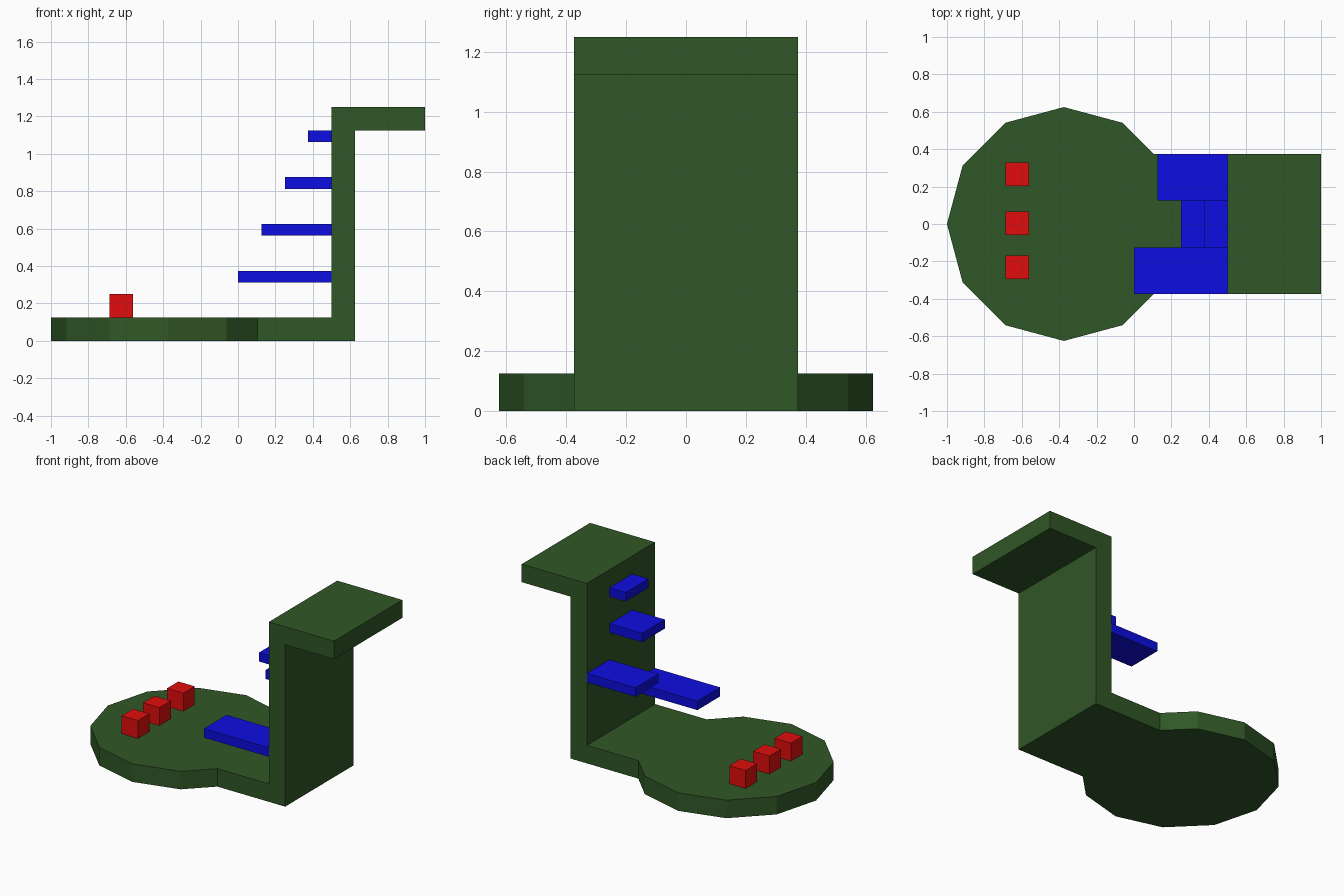
import bpy
import bmesh
from math import cos, sin, radians, sqrt
from mathutils import Vector

cube = bpy.data.objects.get("Cube")
if cube:
    bpy.data.objects.remove(cube, do_unlink=True)


def make_material(name, rgb):
    mat = bpy.data.materials.new(name)
    mat.use_nodes = True
    color = (*rgb, 1.0)
    mat.diffuse_color = color
    mat.node_tree.nodes["Principled BSDF"].inputs["Base Color"].default_value = color
    return mat


green = make_material("dark_green", (0.03, 0.095, 0.02))
blue = make_material("blue", (0.004, 0.004, 0.75))
red = make_material("red", (0.75, 0.004, 0.004))


def prism(name, outline, direction, mat):
    """Extrude a closed outline of 3D points along a direction."""
    bm = bmesh.new()
    face = bm.faces.new([bm.verts.new(p) for p in outline])
    result = bmesh.ops.extrude_face_region(bm, geom=[face], use_keep_orig=True)
    moved = [v for v in result["geom"] if isinstance(v, bmesh.types.BMVert)]
    bmesh.ops.translate(bm, verts=moved, vec=Vector(direction))
    bmesh.ops.recalc_face_normals(bm, faces=bm.faces)
    mesh = bpy.data.meshes.new(name)
    bm.to_mesh(mesh)
    bm.free()
    mesh.materials.append(mat)
    obj = bpy.data.objects.new(name, mesh)
    bpy.context.collection.objects.link(obj)
    return obj


def box(name, x, y, z, mat):
    outline = [(x[0], y[0], z[0]), (x[1], y[0], z[0]),
               (x[1], y[1], z[0]), (x[0], y[1], z[0])]
    return prism(name, outline, (0, 0, z[1] - z[0]), mat)


T = 0.125          # slab thickness
HALF = 0.375       # half width of walkway and wall
RADIUS = 0.625
CENTER_X = -0.375
WALL_X = 0.5

# Twelve-sided round platform joined to a straight walkway
disc = [(CENTER_X + RADIUS * cos(radians(a)), RADIUS * sin(radians(a)), 0)
        for a in range(60, 301, 30)]
# Point where the walkway's side meets the slanted disc edge
join_x = CENTER_X + RADIUS * (sqrt(3) + 1) / 2 - HALF
walkway = [(join_x, -HALF, 0), (WALL_X, -HALF, 0),
           (WALL_X, HALF, 0), (join_x, HALF, 0)]
prism("base_platform", disc + walkway, (0, 0, T), green)

# Upright wall with a ledge pointing outward at the top
profile = [(WALL_X, 0), (WALL_X + T, 0), (WALL_X + T, 1.125),
           (1, 1.125), (1, 1.25), (WALL_X, 1.25)]
prism("wall_and_ledge", [(x, -HALF, z) for x, z in profile],
      (0, 2 * HALF, 0), green)

# Climbing steps, each shorter than the one below
for i, y in enumerate((-0.25, 0.25, 0, 0)):
    top = HALF + i * 0.25
    box(f"step_{i + 1}", (i * T, WALL_X), (y - T, y + T),
        (top - T / 2, top), blue)

# Row of small blocks on the platform
for side, y in (("left", -0.232), ("middle", 0.003), ("right", 0.265)):
    box(f"block_{side}", (-0.6875, -0.5625), (y - T / 2, y + T / 2),
        (T, 2 * T), red)
